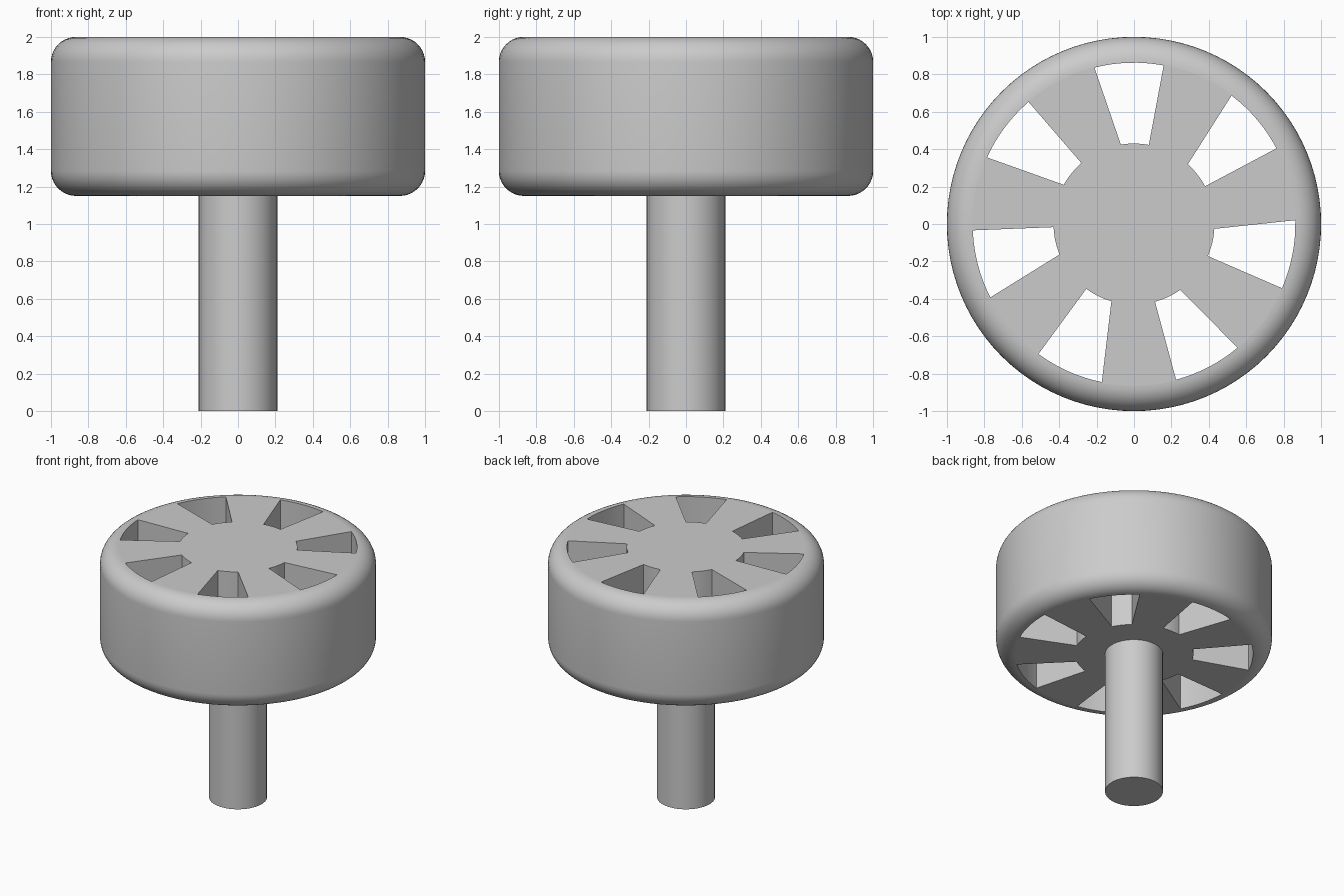
import bpy
import bmesh
from math import cos, sin, pi, radians

if "Cube" in bpy.data.objects:
    bpy.data.objects.remove(bpy.data.objects["Cube"])

GREY = (0.6, 0.6, 0.6, 1)
grey = bpy.data.materials.new("plain grey")
grey.use_nodes = True
grey.diffuse_color = GREY
grey.node_tree.nodes["Principled BSDF"].inputs["Base Color"].default_value = GREY

BOTTOM, TOP = 1.15, 2.0
FILLET = 0.135
SLOTS = 7


def add_object(name, bm):
    bmesh.ops.recalc_face_normals(bm, faces=bm.faces)
    mesh = bpy.data.meshes.new(name)
    bm.to_mesh(mesh)
    bm.free()
    mesh.materials.append(grey)
    obj = bpy.data.objects.new(name, mesh)
    bpy.context.collection.objects.link(obj)
    return obj


def lathe(name, profile, sides):
    """Solid of revolution from (radius, height) points, with flat end caps."""
    bm = bmesh.new()
    rings = [[bm.verts.new((r * cos(2 * pi * i / sides), r * sin(2 * pi * i / sides), z))
              for i in range(sides)] for r, z in profile]
    for low, high in zip(rings, rings[1:]):
        for i in range(sides):
            j = (i + 1) % sides
            bm.faces.new((low[i], low[j], high[j], high[i]))
    bm.faces.new(rings[0])
    bm.faces.new(rings[-1])
    return add_object(name, bm)


def arc(radius, start, end, steps=8):
    angles = [radians(start + (end - start) * i / steps) for i in range(steps + 1)]
    return [(radius * cos(a), radius * sin(a)) for a in angles]


def activate(obj):
    bpy.ops.object.select_all(action='DESELECT')
    obj.select_set(True)
    bpy.context.view_layer.objects.active = obj


def finish(obj):
    """Smooth the curved sides and keep the end caps flat."""
    activate(obj)
    bpy.ops.object.shade_smooth_by_angle(angle=radians(30))
    for face in obj.data.polygons:
        if abs(face.normal.z) > 0.999:
            face.use_smooth = False


# Drum with rounded rims
turns = [radians(90 * i / 10) for i in range(11)]
lower = [(1 - FILLET + FILLET * sin(a), BOTTOM + FILLET - FILLET * cos(a)) for a in turns]
upper = [(r, BOTTOM + TOP - z) for r, z in reversed(lower)]
drum = lathe("slotted_drum", lower + upper, 96)

# Cutters: one edge of each slot is radial, the other is flared
bm = bmesh.new()
for k in range(SLOTS):
    start = 79.4 + 360 * k / SLOTS
    outline = arc(0.862, start, start + 24.8) + arc(0.43, start + 20, start)
    face = bm.faces.new([bm.verts.new((x, y, BOTTOM - 0.1)) for x, y in outline])
    out = bmesh.ops.extrude_face_region(bm, geom=[face])
    moved = [v for v in out["geom"] if isinstance(v, bmesh.types.BMVert)]
    bmesh.ops.translate(bm, verts=moved, vec=(0, 0, TOP - BOTTOM + 0.2))
cutter = add_object("slot_cutter", bm)
cutter.hide_render = True

cut = drum.modifiers.new("slots", 'BOOLEAN')
cut.operation = 'DIFFERENCE'
cut.solver = 'EXACT'
cut.object = cutter
activate(drum)
bpy.ops.object.modifier_apply(modifier=cut.name)
bpy.data.objects.remove(cutter)
finish(drum)

# Stem below the drum
stem = lathe("stem", [(0.21, 0), (0.21, BOTTOM + 0.05)], 48)
finish(stem)
